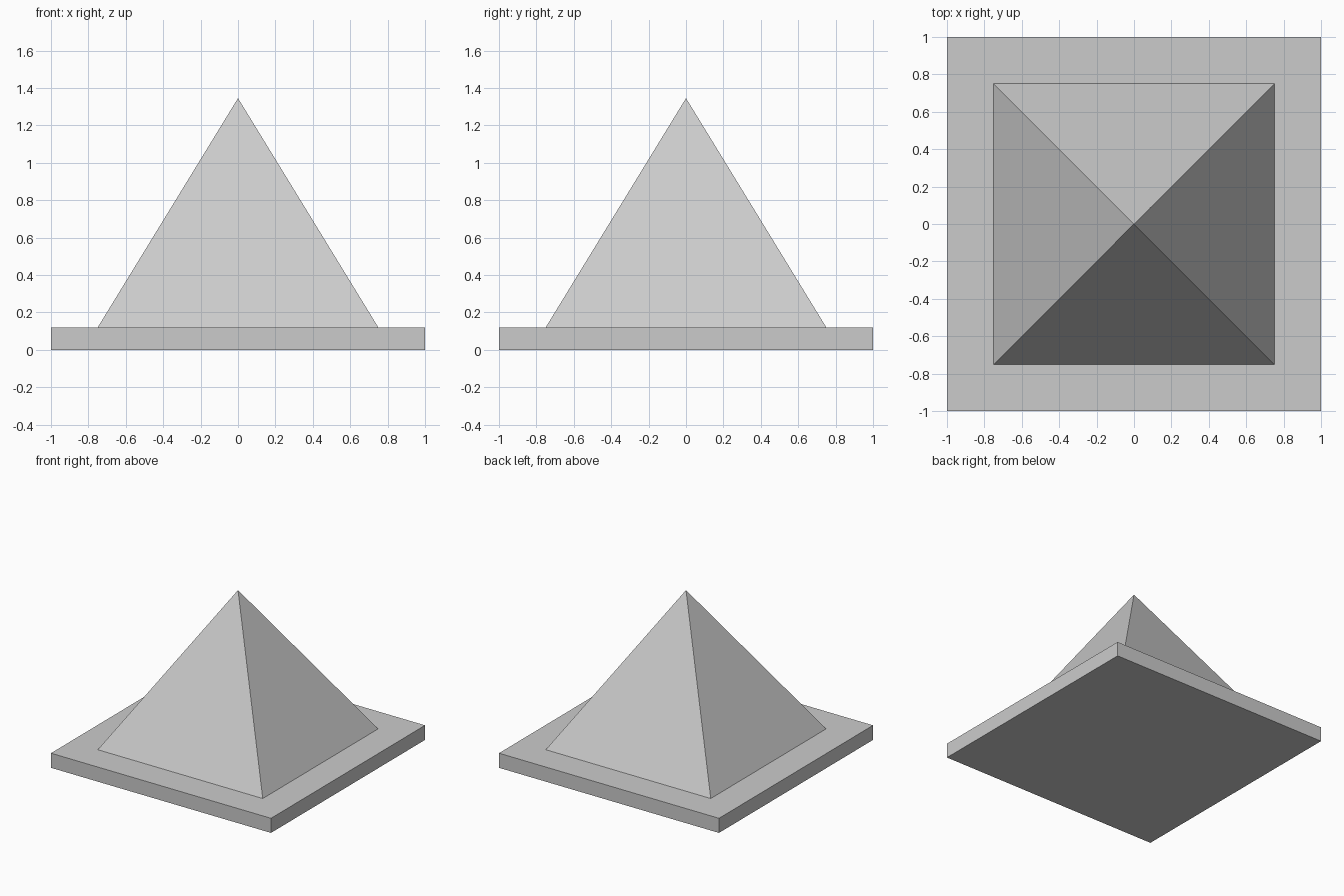
import bpy
import math

if "Cube" in bpy.data.objects:
    bpy.data.objects.remove(bpy.data.objects["Cube"])

PLINTH_HEIGHT = 0.12
APEX_Z = 1.345
PYRAMID_HALF = 0.75

# Square plinth standing on the ground
bpy.ops.mesh.primitive_cube_add(size=1, location=(0, 0, PLINTH_HEIGHT / 2))
plinth = bpy.context.object
plinth.name = "plinth"
plinth.scale = (2, 2, PLINTH_HEIGHT)
bpy.ops.object.transform_apply(location=False, rotation=False, scale=True)

# Four-sided pyramid, turned so its sides line up with the plinth
height = APEX_Z - PLINTH_HEIGHT
bpy.ops.mesh.primitive_cone_add(
    vertices=4,
    radius1=PYRAMID_HALF * math.sqrt(2),
    radius2=0,
    depth=height,
    location=(0, 0, PLINTH_HEIGHT + height / 2),
    rotation=(0, 0, math.radians(45)),
)
pyramid = bpy.context.object
pyramid.name = "pyramid"
bpy.ops.object.transform_apply(location=False, rotation=True, scale=False)
